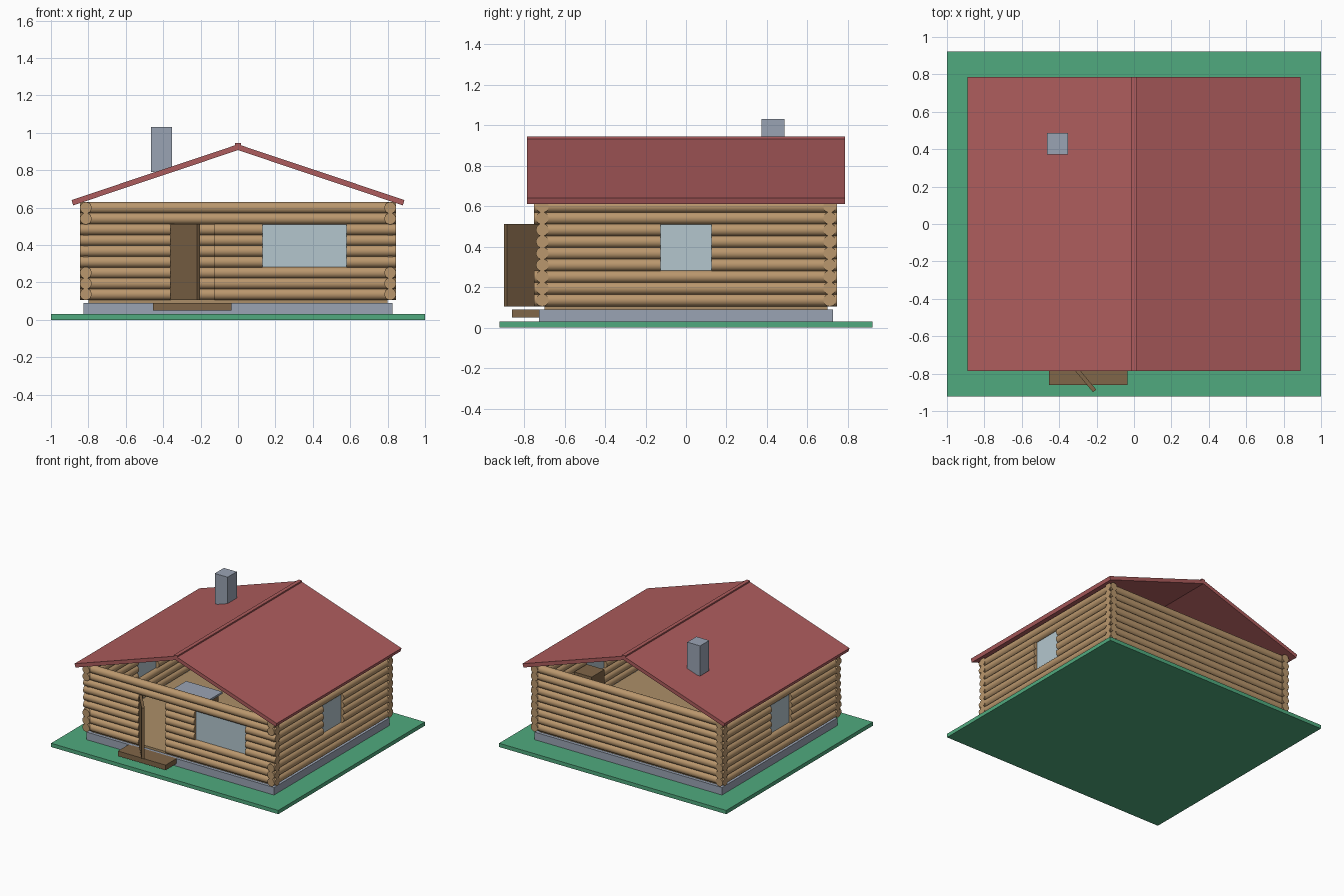
import bpy
import math
from mathutils import Matrix, Vector

if "Cube" in bpy.data.objects:
    bpy.data.objects.remove(bpy.data.objects["Cube"], do_unlink=True)


def material(name, rgb):
    col = [(c / 255 / 12.92 if c < 11 else ((c / 255 + 0.055) / 1.055) ** 2.4) for c in rgb] + [1]
    m = bpy.data.materials.new(name)
    m.use_nodes = True
    m.diffuse_color = col
    m.node_tree.nodes["Principled BSDF"].inputs["Base Color"].default_value = col
    return m


grass = material("grass green", (80, 170, 126))
stone = material("blue grey stone", (154, 164, 180))
log_wood = material("log wood", (186, 151, 109))
floor_wood = material("floor wood", (172, 143, 104))
dark_wood = material("dark wood", (128, 102, 72))
roof_red = material("roof red", (173, 92, 93))
glass = material("pale glass", (180, 198, 206))


def box(name, mat, x, y, z):
    """Box from (min, max) pairs on each axis."""
    lo, hi = Vector((x[0], y[0], z[0])), Vector((x[1], y[1], z[1]))
    bpy.ops.mesh.primitive_cube_add(size=1)
    ob = bpy.context.object
    ob.name = name
    ob.data.transform(Matrix.Translation((lo + hi) / 2) @ Matrix.Diagonal((*(hi - lo), 1)))
    ob.data.materials.append(mat)
    return ob


def log(name, axis, start, end, offset, z):
    """Round log lying along x or y."""
    mid = (start + end) / 2
    if axis == "x":
        loc, rot = (mid, offset, z), (0, math.pi / 2, 0)
    else:
        loc, rot = (offset, mid, z), (math.pi / 2, 0, 0)
    bpy.ops.mesh.primitive_cylinder_add(vertices=20, radius=RADIUS, depth=end - start,
                                        location=loc, rotation=rot)
    ob = bpy.context.object
    ob.name = name
    ob.data.materials.append(log_wood)
    bpy.ops.object.shade_smooth_by_angle()


RADIUS, PITCH, FIRST, ROWS = 0.031, 0.0578, 0.136, 9
WALL_X, WALL_Y = 0.814, 0.71
DOOR = (-0.36, -0.125)
FRONT_WINDOW = (0.13, 0.58)
SIDE_WINDOW = (-0.125, 0.125)
SILL, HEAD = 0.277, 0.511

# Ground, foundation, floor and doorstep
box("ground", grass, (-1, 1), (-0.922, 0.922), (0, 0.03))
box("foundation", stone, (-0.825, 0.825), (-0.725, 0.725), (0.03, 0.09))
box("floor", floor_wood, (-0.8, 0.8), (-0.7, 0.7), (0.09, 0.107))
box("doorstep", dark_wood, (-0.455, -0.035), (-0.86, -0.72), (0.05, 0.09))


def split(start, end, gaps):
    """Lengths left over between the openings."""
    for a, b in gaps:
        yield start, a
        start = b
    yield start, end


# Log walls, with openings left for door and windows
for row in range(ROWS):
    z = FIRST + row * PITCH
    window_row = 3 <= row <= 6
    gaps = [DOOR] if row <= 6 else []
    if window_row:
        gaps.append(FRONT_WINDOW)
    for a, b in split(-0.845, 0.845, gaps):
        log("front_log", "x", a, b, -WALL_Y, z)
    log("back_log", "x", -0.845, 0.845, WALL_Y, z)
    reach = -0.725 if window_row else -0.75
    for side, name in ((-1, "right_wall_log"), (1, "left_wall_log")):
        for a, b in split(reach, 0.745, [SIDE_WINDOW] if window_row else []):
            log(name, "y", a, b, side * WALL_X, z)

# Window panes
box("front_window", glass, FRONT_WINDOW, (-WALL_Y - 0.004, -WALL_Y + 0.004), (SILL, HEAD))
for side, name in ((-1, "right_window"), (1, "left_window")):
    x = side * WALL_X
    box(name, glass, (x - 0.004, x + 0.004), SIDE_WINDOW, (SILL, HEAD))

# Door standing open on its hinge
door = box("door", dark_wood, (0, 0.225), (-0.011, 0.011), (0.105, HEAD))
door.location = (DOOR[0] + 0.005, -0.72, 0)
door.rotation_euler.z = math.radians(-50)

# Roof slopes
for side, name in ((-1, "right_roof"), (1, "left_roof")):
    profile = [(0, 0.938), (0.89, 0.640), (0.881, 0.612), (0, 0.907)]
    verts = [(side * x, y, z) for y in (-0.785, 0.785) for x, z in profile]
    faces = [(0, 1, 2, 3), (7, 6, 5, 4)] + [(i, i + 4, (i + 1) % 4 + 4, (i + 1) % 4) for i in range(4)]
    if side > 0:
        faces = [f for f in faces]
    else:
        faces = [f[::-1] for f in faces]
    mesh = bpy.data.meshes.new(name)
    mesh.from_pydata(verts, [], faces)
    mesh.materials.append(roof_red)
    bpy.context.collection.objects.link(bpy.data.objects.new(name, mesh))
box("ridge_cap", roof_red, (-0.015, 0.015), (-0.785, 0.785), (0.925, 0.944))

# Chimney
box("chimney", stone, (-0.465, -0.352), (0.372, 0.487), (0.79, 1.03))

# Simple furnishings
box("low_table", dark_wood, (-0.52, -0.24), (-0.08, 0.1), (0.107, 0.235))
box("low_table_top", stone, (-0.54, -0.22), (-0.1, 0.12), (0.235, 0.25))
box("cupboard", dark_wood, (0.62, 0.775), (0.14, 0.3), (0.107, 0.42))
